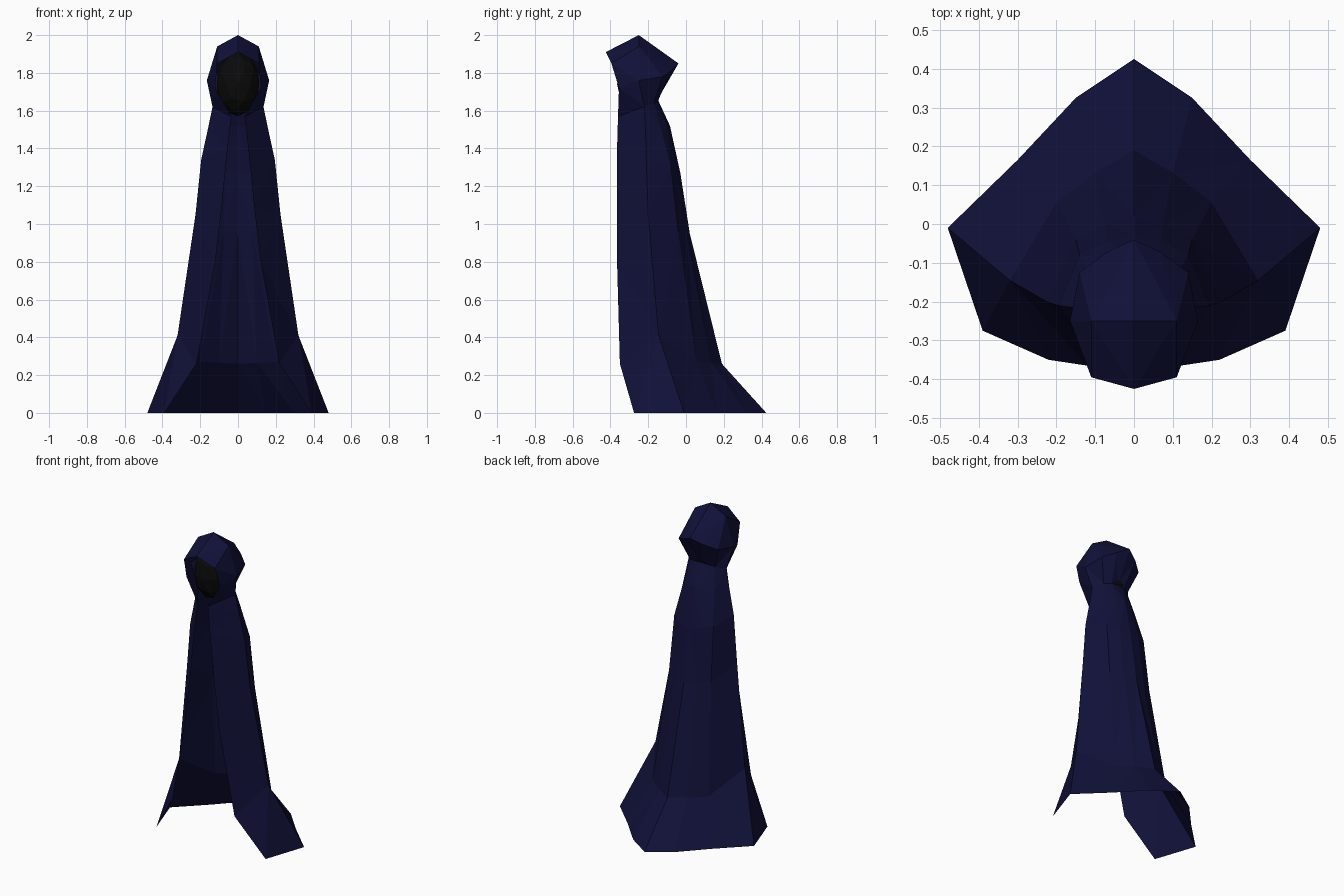
import bpy, bmesh
from mathutils import Vector

if "Cube" in bpy.data.objects:
    bpy.data.objects.remove(bpy.data.objects["Cube"])


def material(name, rgb):
    m = bpy.data.materials.new(name)
    m.diffuse_color = (*rgb, 1)
    m.use_nodes = True
    m.node_tree.nodes["Principled BSDF"].inputs["Base Color"].default_value = m.diffuse_color
    return m


navy = material("dark_navy_cloth", (0.0055, 0.0055, 0.042))
black = material("shadow_black", (0.003, 0.003, 0.003))


def finish(bm, name, mat):
    bmesh.ops.recalc_face_normals(bm, faces=bm.faces[:])
    me = bpy.data.meshes.new(name)
    bm.to_mesh(me)
    bm.free()
    me.materials.append(mat)
    ob = bpy.data.objects.new(name, me)
    bpy.context.collection.objects.link(ob)
    return ob


def mirrored_sheet(name, faces):
    """Make one half from polygons, then mirror and weld it along x = 0."""
    bm = bmesh.new()
    for f in faces:
        for side in (1, -1):
            pts = [Vector((p[0] * side, p[1], p[2])) for p in f]
            bm.faces.new([bm.verts.new(p) for p in pts[::side]])
    bmesh.ops.remove_doubles(bm, verts=bm.verts[:], dist=0.0005)
    bmesh.ops.triangulate(bm, faces=[f for f in bm.faces if len(f.verts) > 3])
    return finish(bm, name, navy)


# Fold lines of the cloak, hem to neck
back = [(0, .425, 0), (0, .19, .26), (0, .02, .95), (0, -.03, 1.27),
        (0, -.085, 1.52), (0, -.15, 1.66)]
diagonal = [(.3, .165, 0), (.2, .055, .27), (.15, -.04, .95), (.14, -.08, 1.3),
            (.11, -.13, 1.5), (.09, -.17, 1.64)]
side = [(.48, -.01, 0), (.32, -.145, .41), (.225, -.2, 1.05), (.195, -.21, 1.34),
        (.16, -.215, 1.5), (.135, -.22, 1.62)]
front = [(.39, -.275, 0), (.22, -.35, .26), (.12, -.365, .8), (.085, -.365, 1.1),
         (.055, -.365, 1.4), (.035, -.36, 1.57)]


def halfway(a, b, bulge):
    return tuple((Vector(a) + Vector(b)) / 2 + Vector((0, bulge, 0)))


# Extra fold between the back and the diagonal
between = [halfway(a, b, .03 if i == 0 else .01)
           for i, (a, b) in enumerate(zip(back, diagonal))]
columns = [back, between, diagonal, side, front]

cloak = [(a[i], b[i], b[i + 1], a[i + 1])
         for a, b in zip(columns, columns[1:]) for i in range(len(back) - 1)]
mirrored_sheet("cloak", cloak)

# Hood: neck ring, wide ring, then the crown and the peak
neck = [c[-1] for c in columns]
tip, cheek, wide, rim = (0, -.04, 1.85), (.14, -.125, 1.78), (.165, -.25, 1.76), (.12, -.355, 1.72)
ring = [tip, halfway(tip, cheek, .01), cheek, wide, rim]
crown, crown_side = (0, -.25, 2), (.11, -.25, 1.94)
peak, peak_side = (0, -.425, 1.91), (.11, -.395, 1.85)

hood = [(neck[i], neck[i + 1], ring[i + 1], ring[i]) for i in range(4)]
hood += [(tip, ring[1], crown_side, crown), (ring[1], cheek, crown_side),
         (cheek, wide, crown_side), (wide, peak_side, crown_side),
         (wide, rim, peak_side), (crown, crown_side, peak_side, peak)]
mirrored_sheet("hood", hood)

# Dark faceted head inside the hood
bm = bmesh.new()
bmesh.ops.create_icosphere(bm, subdivisions=2, radius=1)
for v in bm.verts:
    v.co = Vector((v.co.x * .118, v.co.y * .12 - .245, v.co.z * .17 + 1.74))
finish(bm, "head", black)
